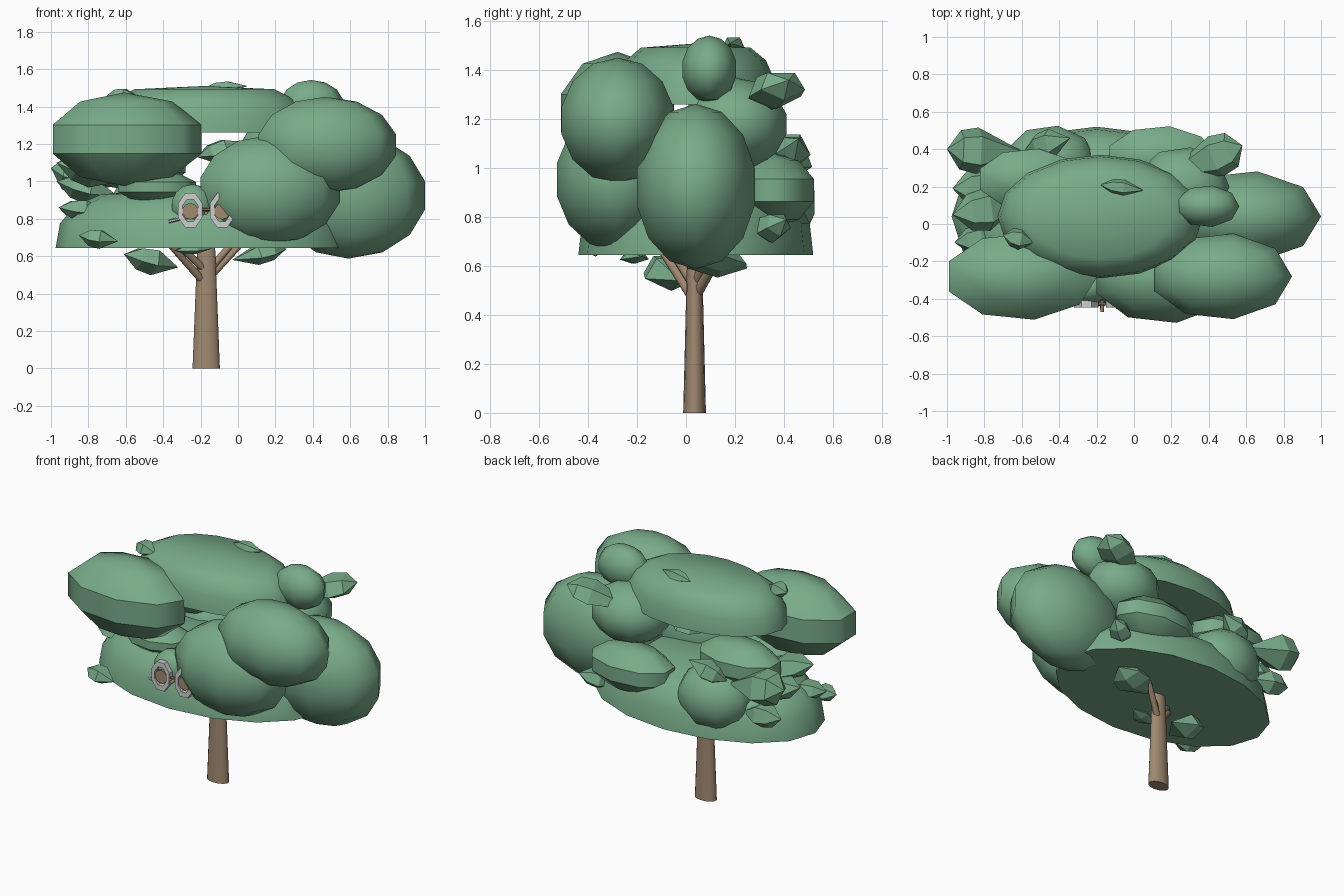
import bpy, bmesh, math
from mathutils import Vector, Matrix

if "Cube" in bpy.data.objects:
    bpy.data.objects.remove(bpy.data.objects["Cube"])


def material(name, rgb):
    m = bpy.data.materials.new(name)
    m.diffuse_color = (*rgb, 1)
    m.use_nodes = True
    m.node_tree.nodes["Principled BSDF"].inputs["Base Color"].default_value = m.diffuse_color
    return m


GREEN = material("leaf green", (0.19, 0.41, 0.25))
BROWN = material("bark brown", (0.35, 0.25, 0.165))
GREY = material("frame grey", (0.62, 0.62, 0.61))


def add(name, bm, mat, angle=None):
    bmesh.ops.recalc_face_normals(bm, faces=bm.faces)
    me = bpy.data.meshes.new(name)
    bm.to_mesh(me)
    bm.free()
    me.materials.append(mat)
    ob = bpy.data.objects.new(name, me)
    bpy.context.collection.objects.link(ob)
    if angle:
        bpy.ops.object.select_all(action='DESELECT')
        ob.select_set(True)
        bpy.context.view_layer.objects.active = ob
        bpy.ops.object.shade_smooth_by_angle(angle=math.radians(angle), keep_sharp_edges=True)
    return ob


def skin(bm, rings):
    for a, b in zip(rings, rings[1:]):
        for i in range(len(a)):
            j = (i + 1) % len(a)
            bm.faces.new((a[i], a[j], b[j], b[i]))


def cap(bm, ring, co):
    tip = bm.verts.new(co)
    for i in range(len(ring)):
        bm.faces.new((ring[i], ring[(i + 1) % len(ring)], tip))


def circle(bm, c, rx, ry, seg):
    return [bm.verts.new((c[0] + rx * math.cos(2 * math.pi * i / seg),
                          c[1] + ry * math.sin(2 * math.pi * i / seg), c[2])) for i in range(seg)]


def blob(name, c, r, rings=7, crease=False, seg=9):
    # nine-sided ball with a straight band at the middle, optionally creased
    bm = bmesh.new()
    k = 1 / math.cos(math.pi / (2 * rings))
    loops = []
    for n in range(1, rings):
        t = math.pi * (n / rings - 0.5)
        w = math.cos(t) * k
        loops.append(circle(bm, (c[0], c[1], c[2] + r[2] * math.sin(t)), r[0] * w, r[1] * w, seg))
    skin(bm, loops)
    cap(bm, loops[0], (c[0], c[1], c[2] - r[2]))
    cap(bm, loops[-1], (c[0], c[1], c[2] + r[2]))
    if crease:
        for e in bm.edges:
            z0, z1 = (v.co.z - c[2] for v in e.verts)
            if abs(z0 - z1) < 1e-5 and abs(z0) < 0.4 * r[2]:
                e.smooth = False
    return add(name, bm, GREEN, 75)


def dome(name, c, r, profile, seg=16):
    bm = bmesh.new()
    loops = [circle(bm, (c[0], c[1], c[2] + r[2] * h), r[0] * f, r[1] * f, seg) for f, h in profile]
    skin(bm, loops)
    bm.faces.new(loops[0])
    cap(bm, loops[-1], (c[0], c[1], c[2] + r[2]))
    return add(name, bm, GREEN, 40)


def rod(name, a, b, r1, r2, mat, seg=10, squash=1, angle=50):
    a, b = Vector(a), Vector(b)
    bm = bmesh.new()
    bmesh.ops.create_cone(bm, cap_ends=True, segments=seg, radius1=r1, radius2=r2, depth=(b - a).length)
    bmesh.ops.scale(bm, vec=(1, squash, 1), verts=bm.verts)
    rot = (b - a).to_track_quat('Z', 'Y').to_matrix().to_4x4() if squash == 1 else Matrix()
    bm.transform(Matrix.Translation((a + b) / 2) @ rot)
    return add(name, bm, mat, angle)


def leaf(name, outer, inner, width, thick, mid=0.45):
    # pointed five-sided tuft, widest at the fraction mid from its outer end
    a, b = Vector(outer), Vector(inner)
    bm = bmesh.new()
    size = (b - a).length
    loops = [circle(bm, (0, 0, size * f), thick * s, width * s, 5)
             for f, s in ((mid * 0.6, 0.85), (mid + 0.1, 1.0))]
    skin(bm, loops)
    cap(bm, loops[0], (0, 0, 0))
    cap(bm, loops[1], (0, 0, size))
    z = (b - a).normalized()
    y = Vector((0, 0, 1)).cross(z).normalized()
    x = y.cross(z)
    bm.transform(Matrix.Translation(a) @ Matrix((x, y, z)).transposed().to_4x4())
    return add(name, bm, GREEN)


# Trunk and branches
rod("trunk", (-0.17, 0.035, 0), (-0.17, 0.035, 0.72), 0.075, 0.046, BROWN, 14, 0.62)
for i, (a, b) in enumerate([
        ((-0.19, 0.03, 0.47), (-0.37, -0.10, 0.67)),
        ((-0.18, 0.03, 0.53), (-0.33, -0.06, 0.67)),
        ((-0.16, 0.04, 0.48), (0.02, 0.15, 0.67)),
        ((-0.15, 0.04, 0.53), (-0.03, 0.10, 0.67))]):
    rod(f"branch_{i + 1}", a, b, 0.022, 0.018, BROWN, 8)

# Flat-bottomed canopy layers
PROFILE = [(1, 0), (0.97, 0.42), (0.87, 0.72), (0.68, 0.93)]
dome("lower_canopy", (-0.2, 0.04, 0.645), (0.775, 0.48, 0.31), PROFILE)
dome("upper_canopy", (-0.18, 0.04, 1.26), (0.55, 0.33, 0.25), PROFILE)

# Large smooth foliage clumps
blob("right_clump", (0.59, 0.04, 0.925), (0.41, 0.245, 0.338))
blob("front_clump", (0.16, -0.285, 0.953), (0.385, 0.247, 0.292))
blob("front_upper_clump", (0.466, -0.28, 1.195), (0.379, 0.232, 0.257))
blob("top_small_clump", (0.39, 0.095, 1.405), (0.173, 0.112, 0.137))
blob("back_upper_clump", (0.26, 0.2, 1.18), (0.25, 0.213, 0.19))
blob("back_left_clump", (-0.45, 0.335, 0.86), (0.245, 0.193, 0.21))
blob("face_clump", (-0.245, -0.34, 0.87), (0.115, 0.09, 0.115))

# Clumps with a creased middle band
blob("front_left_clump", (-0.605, -0.28, 1.225), (0.41, 0.235, 0.25), 5, True)
blob("back_right_clump", (0.14, 0.36, 0.91), (0.29, 0.165, 0.15), 5, True)
blob("left_upper_clump", (-0.56, 0.24, 1.09), (0.28, 0.165, 0.14), 5, True)
blob("left_inner_clump", (-0.44, -0.2, 0.97), (0.215, 0.15, 0.085), 5, True)

# Pointed leaf tufts: outer end, inner end, half width, half thickness, widest point
TUFTS = [
    ((-0.85, -0.36, 0.71), (-0.64, -0.38, 0.68), 0.07, 0.055),
    ((-0.61, -0.10, 0.61), (-0.32, -0.02, 0.54), 0.12, 0.075),
    ((0.26, 0.16, 0.64), (-0.03, 0.10, 0.58), 0.13, 0.055),
    ((0.58, 0.42, 1.36), (0.16, 0.25, 1.23), 0.12, 0.075, 0.25),
    ((-1.0, 0.40, 1.07), (-0.58, 0.38, 1.00), 0.13, 0.12, 0.3),
    ((-0.97, 0.05, 1.10), (-0.62, 0.10, 1.00), 0.12, 0.08),
    ((-0.95, 0.36, 0.85), (-0.66, 0.34, 0.82), 0.08, 0.08),
    ((-0.97, 0.19, 1.00), (-0.64, 0.20, 0.92), 0.12, 0.08),
    ((-0.96, -0.10, 0.86), (-0.70, -0.06, 0.84), 0.08, 0.06),
    ((-0.18, 0.21, 1.50), (0.05, 0.18, 1.51), 0.045, 0.035),
    ((-0.70, -0.06, 1.46), (-0.53, -0.10, 1.45), 0.06, 0.05),
    ((-0.58, 0.40, 1.02), (-0.34, 0.46, 1.12), 0.08, 0.07),
    ((0.50, 0.41, 0.79), (0.30, 0.29, 0.72), 0.07, 0.06),
    ((-0.22, 0.10, 1.13), (0.05, 0.14, 1.21), 0.11, 0.06),
    ((-0.34, -0.24, 0.63), (-0.14, -0.18, 0.64), 0.06, 0.025),
]
for i, t in enumerate(TUFTS):
    leaf(f"leaf_tuft_{i + 1}", *t)


# Spectacles: octagonal frames with eyes, bridge and side arm
def frame(name, x, z):
    bm = bmesh.new()
    loops = []
    for k, y in ((1, -0.41), (1, -0.447), (0.64, -0.447), (0.64, -0.41)):
        loops.append([bm.verts.new((x + 0.07 * k * math.cos(math.pi * (i + 0.5) / 4),
                                    y, z + 0.1 * k * math.sin(math.pi * (i + 0.5) / 4))) for i in range(8)])
    skin(bm, loops + loops[:1])
    return add(name, bm, GREY)


for side, x in (("left", -0.255), ("right", -0.085)):
    frame(f"{side}_frame", x, 0.845)
    rod(f"{side}_eye", (x, -0.37, 0.84), (x, -0.44, 0.84), 0.044, 0.044, BROWN, 10)
rod("nose", (-0.17, -0.41, 0.835), (-0.17, -0.47, 0.83), 0.012, 0.01, BROWN, 8)
rod("bridge", (-0.2, -0.43, 0.85), (-0.14, -0.43, 0.85), 0.008, 0.008, BROWN, 6)
rod("side_arm", (-0.31, -0.435, 0.80), (-0.37, -0.40, 0.785), 0.009, 0.009, GREY, 6)
